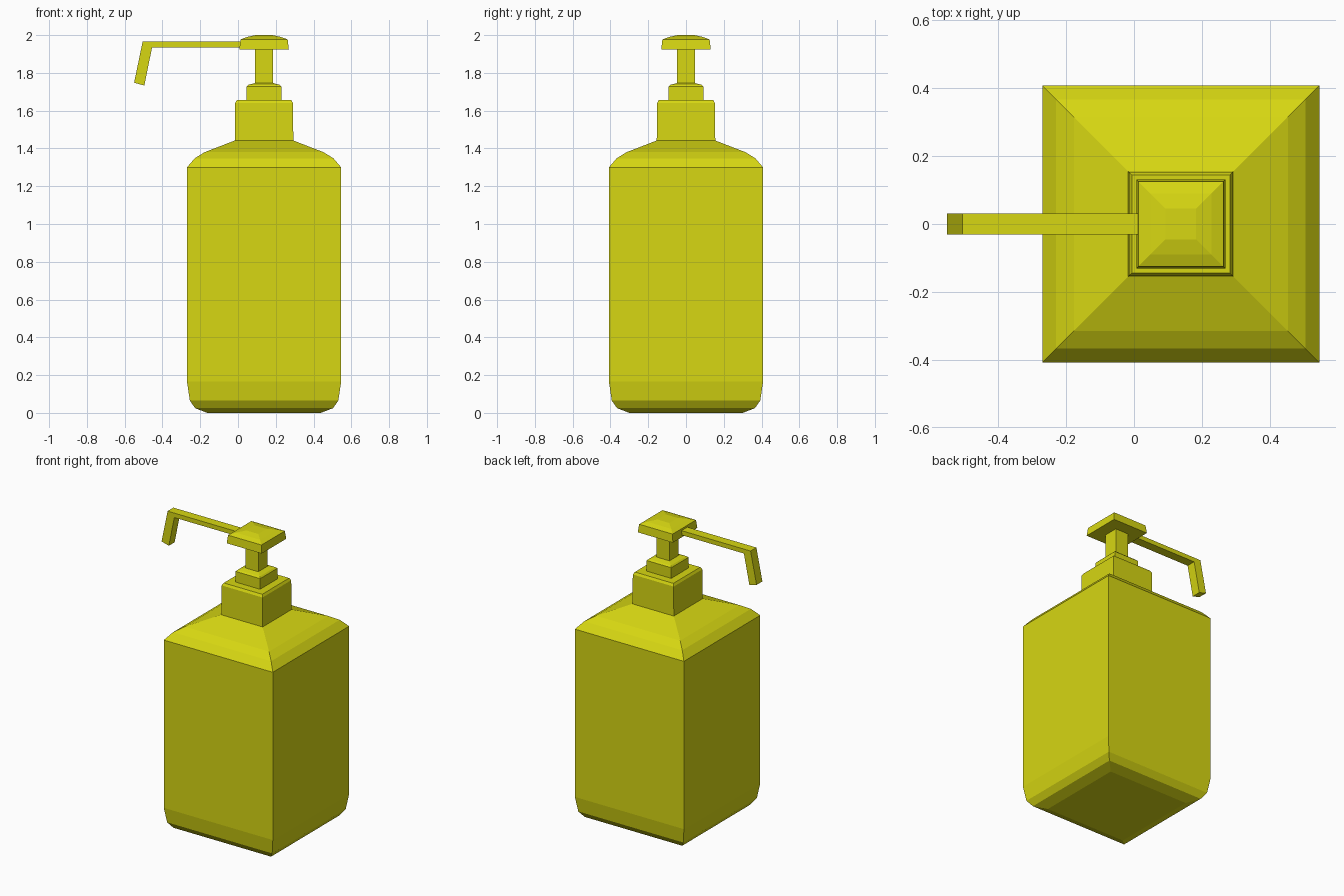
import bpy, bmesh

if "Cube" in bpy.data.objects:
    bpy.data.objects.remove(bpy.data.objects["Cube"])

CX = 0.138  # axis of the bottle

mat = bpy.data.materials.new("yellow_plastic")
mat.diffuse_color = (0.68, 0.68, 0.006, 1)
mat.use_nodes = True
mat.node_tree.nodes["Principled BSDF"].inputs["Base Color"].default_value = mat.diffuse_color


def finish(name, bm):
    bmesh.ops.recalc_face_normals(bm, faces=bm.faces[:])
    me = bpy.data.meshes.new(name)
    bm.to_mesh(me)
    bm.free()
    me.materials.append(mat)
    ob = bpy.data.objects.new(name, me)
    bpy.context.collection.objects.link(ob)
    return ob


def square_loft(name, profile):
    """Stack square rings given as (half width, z) and cap both ends."""
    bm = bmesh.new()
    rings = [[bm.verts.new((CX + sx * h, sy * h, z))
              for sx, sy in ((-1, -1), (1, -1), (1, 1), (-1, 1))]
             for h, z in profile]
    for a, b in zip(rings, rings[1:]):
        for i in range(4):
            j = (i + 1) % 4
            bm.faces.new((a[i], a[j], b[j], b[i]))
    bm.faces.new(rings[0][::-1])
    bm.faces.new(rings[-1])
    return finish(name, bm)


# Bottle with chamfered base and sloping shoulders
square_loft("bottle", [(0.30, 0), (0.365, 0.025), (0.393, 0.065), (0.408, 0.165),
                       (0.408, 1.30), (0.367, 1.348), (0.315, 1.38), (0.155, 1.442)])

# Stepped screw collar
square_loft("collar", [(0.155, 1.44), (0.153, 1.64), (0.144, 1.656)])
square_loft("collar_step", [(0.092, 1.654), (0.092, 1.728), (0.083, 1.737), (0.048, 1.746)])

# Pump stem and press head
square_loft("pump_stem", [(0.048, 1.74), (0.048, 1.925)])
square_loft("pump_head", [(0.131, 1.923), (0.125, 1.977), (0.09, 1.99), (0.045, 2.0)])

# Bent spout: side outline extruded across y
outline = [(0.03, 1.965), (-0.505, 1.965), (-0.55, 1.748),
           (-0.496, 1.733), (-0.455, 1.935), (0.03, 1.935)]
W = 0.031
bm = bmesh.new()
face = bm.faces.new([bm.verts.new((x, -W, z)) for x, z in outline])
ext = bmesh.ops.extrude_face_region(bm, geom=[face], use_keep_orig=True)
bmesh.ops.translate(bm, vec=(0, 2 * W, 0),
                    verts=[v for v in ext["geom"] if isinstance(v, bmesh.types.BMVert)])
finish("spout", bm)
